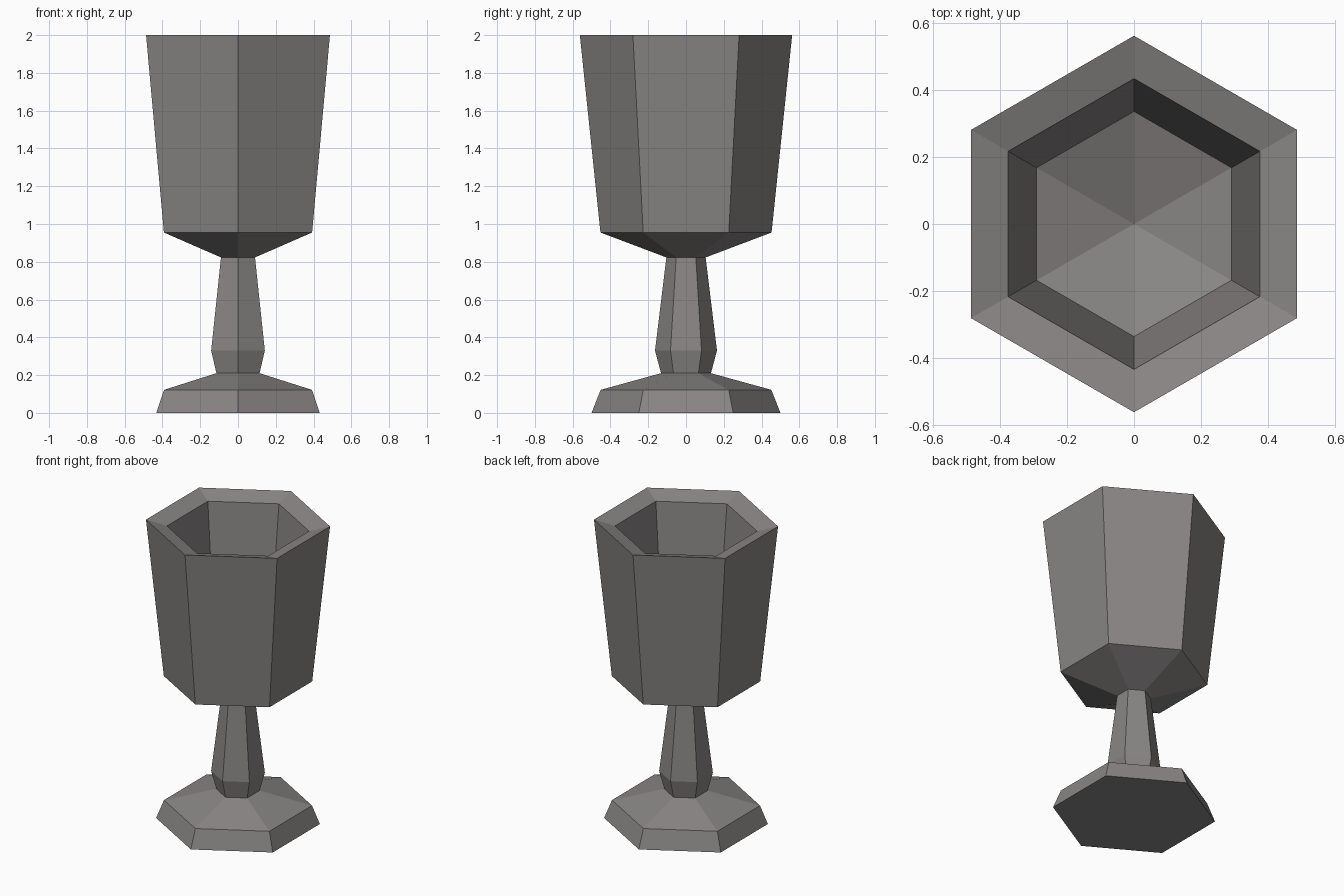
import bpy, bmesh, math

if "Cube" in bpy.data.objects:
    bpy.data.objects.remove(bpy.data.objects["Cube"])

SIDES = 6

mat = bpy.data.materials.new("warm grey metal")
mat.diffuse_color = (0.25, 0.238, 0.232, 1)
mat.use_nodes = True
mat.node_tree.nodes["Principled BSDF"].inputs["Base Color"].default_value = mat.diffuse_color


def lathe(name, profile):
    """Six-sided flat-faced part from (radius, z) rings; radius 0 gives a point."""
    bm = bmesh.new()
    rings = []
    for r, z in profile:
        if r == 0:
            rings.append([bm.verts.new((0, 0, z))] * SIDES)
        else:
            rings.append([bm.verts.new((r * math.cos(a), r * math.sin(a), z))
                          for a in (math.pi / 2 + i * math.tau / SIDES for i in range(SIDES))])
    for lo, hi in zip(rings, rings[1:]):
        for i in range(SIDES):
            j = (i + 1) % SIDES
            # drop repeated vertices where a ring closes to a point
            bm.faces.new(list(dict.fromkeys((lo[i], lo[j], hi[j], hi[i]))))
    mesh = bpy.data.meshes.new(name)
    bm.to_mesh(mesh)
    bm.free()
    mesh.materials.append(mat)
    obj = bpy.data.objects.new(name, mesh)
    bpy.context.collection.objects.link(obj)
    return obj


# Foot with closed underside
lathe("foot", [(0, 0), (0.5, 0), (0.452, 0.122), (0.132, 0.21)])

# Tapered stem
lathe("stem", [(0.132, 0.21), (0.164, 0.33), (0.104, 0.823)])

# Thick-walled cup: outside, inward-sloping rim, inside, pointed floor
lathe("cup", [(0.104, 0.823), (0.453, 0.955), (0.562, 2.0),
              (0.434, 1.963), (0.336, 1.055), (0, 0.93)])
